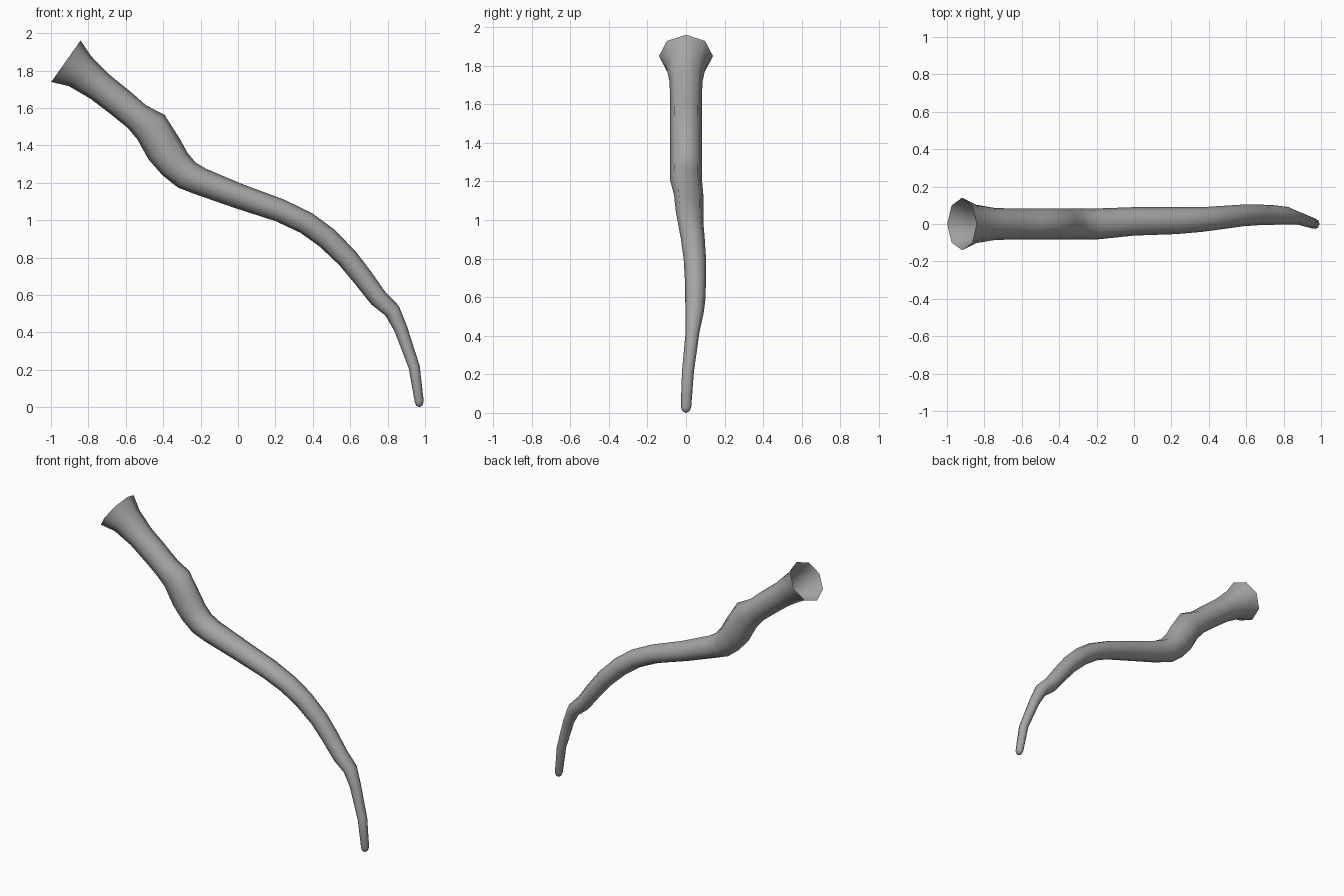
import bpy
import bmesh
from math import sin, cos, pi
from mathutils import Vector

cube = bpy.data.objects.get("Cube")
if cube:
    bpy.data.objects.remove(cube, do_unlink=True)

SIDES = 8

# Centre line from flared mouth to tip: x, z, y, side radius, in-plane radius
STATIONS = [
    (-.92, 1.85, 0, .14, .136),
    (-.845, 1.797, 0, .103, .1),
    (-.74, 1.715, 0, .085, .082),
    (-.625, 1.625, 0, .083, .08),
    (-.54, 1.553, 0, .083, .078),
    (-.465, 1.497, 0, .083, .098),
    (-.395, 1.38, 0, .083, .1),
    (-.337, 1.3, 0, .083, .09),
    (-.275, 1.242, 0, .083, .082),
    (-.2, 1.207, 0, .083, .074),
    (0, 1.13, .014, .076, .067),
    (.225, 1.052, .018, .072, .062),
    (.365, .985, .024, .066, .061),
    (.475, .905, .035, .062, .06),
    (.585, .797, .046, .058, .057),
    (.67, .69, .049, .055, .054),
    (.75, .583, .048, .052, .05),
    (.825, .515, .044, .047, .044),
    (.87, .42, .034, .036, .036),
    (.942, .215, .01, .031, .03),
    (.969, .03, 0, .027, .024),
    (.97, .008, 0, .018, .016),
]


def flat_material(name, value):
    mat = bpy.data.materials.new(name)
    mat.use_nodes = True
    color = (value, value, value, 1)
    mat.diffuse_color = color
    mat.node_tree.nodes["Principled BSDF"].inputs["Base Color"].default_value = color
    return mat


def loft(name, stations, mat):
    """Skin octagonal rings along the centre line, open at the first ring."""
    bm = bmesh.new()
    centres = [Vector((x, y, z)) for x, z, y, *_ in stations]
    rings = []
    for i, (centre, station) in enumerate(zip(centres, stations)):
        before = centres[max(i - 1, 0)]
        after = centres[min(i + 1, len(centres) - 1)]
        # Average the directions of the neighbouring segments
        along = (centre - before).normalized() + (after - centre).normalized()
        up = Vector((-along.z, 0, along.x)).normalized()
        side = Vector((0, 1, 0))
        width, height = station[3:]
        ring = []
        for k in range(SIDES):
            angle = 2 * pi * k / SIDES
            offset = up * height * cos(angle) + side * width * sin(angle)
            ring.append(bm.verts.new(centre + offset))
        rings.append(ring)
    for a, b in zip(rings, rings[1:]):
        for k in range(SIDES):
            n = (k + 1) % SIDES
            bm.faces.new((a[k], a[n], b[n], b[k]))

    # Rounded tip closes on a single point
    tip = bm.verts.new((centres[-1].x, centres[-1].y, 0))
    for k in range(SIDES):
        bm.faces.new((rings[-1][k], rings[-1][(k + 1) % SIDES], tip))

    # Face outward: the closing faces at the tip must look down
    bm.normal_update()
    bm.faces.ensure_lookup_table()
    if bm.faces[-1].normal.z > 0:
        bmesh.ops.reverse_faces(bm, faces=bm.faces[:])

    mesh = bpy.data.meshes.new(name)
    bm.to_mesh(mesh)
    bm.free()
    mesh.materials.append(mat)
    mesh.shade_smooth()
    obj = bpy.data.objects.new(name, mesh)
    bpy.context.collection.objects.link(obj)
    return obj


loft("curved_tapering_tube", STATIONS, flat_material("mid_grey", .38))
